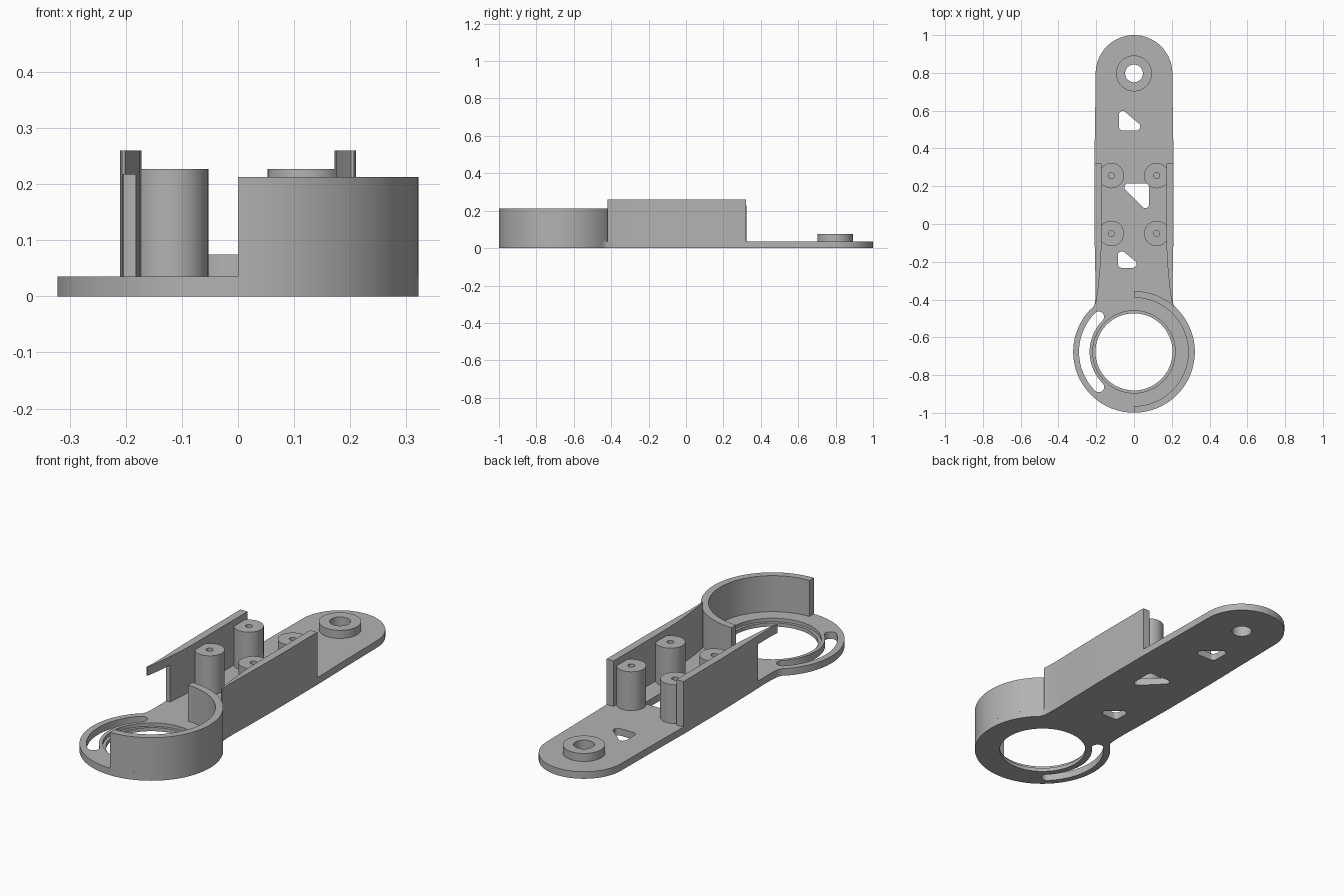
import bpy, bmesh
from math import sin, cos, pi, radians
from mathutils import Vector

cube = bpy.data.objects.get("Cube")
if cube:
    bpy.data.objects.remove(cube)

grey = bpy.data.materials.new("plain grey")
grey.use_nodes = True
grey.diffuse_color = (0.45, 0.45, 0.45, 1)
grey.node_tree.nodes["Principled BSDF"].inputs["Base Color"].default_value = grey.diffuse_color

THICK = 0.035        # base plate thickness
RING_Y = -0.677      # centre of the large ring
RING_R = 0.322
END_Y = 0.797        # centre of the rounded end


def arc(cx, cy, r, a0, a1, n):
    """Points along an arc, angles in degrees."""
    step = radians(a1 - a0) / n
    return [(cx + r * cos(radians(a0) + i * step), cy + r * sin(radians(a0) + i * step))
            for i in range(n + 1)]


def circle(cx, cy, r, n=64):
    return arc(cx, cy, r, 0, 360, n)[:-1]


def rounded(corners, r=0.02, n=6):
    """Polygon with filleted corners."""
    out = []
    for i, c in enumerate(corners):
        p = Vector(c)
        a = (Vector(corners[i - 1]) - p).normalized()
        b = (Vector(corners[(i + 1) % len(corners)]) - p).normalized()
        half = a.angle(b) / 2
        centre = p + (a + b).normalized() * r / sin(half)
        reach = r / sin(half) * cos(half)
        start, end = p + a * reach - centre, p + b * reach - centre
        for k in range(n + 1):
            d = start.lerp(end, k / n).normalized() * r
            out.append(tuple(centre + d))
    return out


def prism(name, pts, z0, z1):
    """Extrude a flat outline from z0 to z1."""
    bm = bmesh.new()
    face = bm.faces.new([bm.verts.new((x, y, z0)) for x, y in pts])
    top = bmesh.ops.extrude_face_region(bm, geom=[face])["geom"]
    bmesh.ops.translate(bm, vec=(0, 0, z1 - z0),
                        verts=[v for v in top if isinstance(v, bmesh.types.BMVert)])
    bmesh.ops.recalc_face_normals(bm, faces=bm.faces)
    mesh = bpy.data.meshes.new(name)
    bm.to_mesh(mesh)
    bm.free()
    mesh.materials.append(grey)
    obj = bpy.data.objects.new(name, mesh)
    bpy.context.collection.objects.link(obj)
    return obj


def cut(obj, *cutters):
    """Subtract prisms given as (outline, z0, z1)."""
    tools = [prism("cutter", *c) for c in cutters]
    for tool in tools:
        tool.hide_render = True
        mod = obj.modifiers.new("cut", 'BOOLEAN')
        mod.operation, mod.solver, mod.object = 'DIFFERENCE', 'EXACT', tool
    graph = bpy.context.evaluated_depsgraph_get()
    mesh = bpy.data.meshes.new_from_object(obj.evaluated_get(graph))
    obj.modifiers.clear()
    obj.data = mesh
    for tool in tools:
        bpy.data.objects.remove(tool)


parts = []

# Base plate: rounded end, slightly bowed sides, flared neck, large ring
side = [(0.206, 0.55), (0.21, 0.32), (0.21, 0.0), (0.206, -0.22),
        (0.203, -0.32), (0.2035, -0.38), (0.207, -0.42), (0.217, -0.442)]
outline = arc(0, END_Y, 0.203, 0, 180, 40)
outline += [(-x, y) for x, y in side]
outline += arc(0, RING_Y, RING_R, 136.4, 403.6, 90)
outline += side[::-1]
plate = prism("base_plate", outline, 0, THICK)

# Curved slot beside the ring opening
slot_r, slot_w = 0.263, 0.028
sx, sy = slot_r * cos(radians(135)), slot_r * sin(radians(135))
slot = arc(0, RING_Y, slot_r + slot_w, 135, 225, 32)
slot += arc(sx, RING_Y - sy, slot_w, 225, 405, 12)[1:-1]
slot += arc(0, RING_Y, slot_r - slot_w, 225, 135, 32)
slot += arc(sx, RING_Y + sy, slot_w, -45, 135, 12)[1:-1]

# Rounded triangular windows along the arm
windows = [
    [(-0.08, 0.495), (0.068, 0.495), (-0.08, 0.622)],
    [(0.08, 0.215), (-0.08, 0.215), (0.08, 0.055)],
    [(-0.085, -0.232), (0.05, -0.232), (-0.085, -0.122)],
]
through = [circle(0, RING_Y, 0.204, 96), circle(0, END_Y, 0.047), slot]
through += [rounded(w) for w in windows]
cut(plate, (circle(0, RING_Y, 0.218, 96), 0.018, 0.1), *[(p, -0.1, 0.1) for p in through])
parts.append(plate)

# Raised boss at the rounded end
boss = prism("end_boss", circle(0, END_Y, 0.095), THICK, 0.075)
cut(boss, (circle(0, END_Y, 0.047), 0, 0.2))
parts.append(boss)

# Half-round guard wall on the left of the ring
guard = arc(0, RING_Y, RING_R, -90, 90, 64) + arc(0, RING_Y, 0.287, 90, -90, 64)
parts.append(prism("ring_guard", guard, THICK, 0.213))

# Side walls, thinning toward the neck
inner = [(0.201, -0.42), (0.19, -0.35), (0.182, -0.27), (0.175, -0.19),
         (0.172, -0.1), (0.172, 0.32)]
for name, s in (("left_wall", 1), ("right_wall", -1)):
    wall = prism(name, [(s * x, y) for x, y in side[1:7] + inner], THICK, 0.26)
    if s < 0:
        # Clearance under the front of the right wall leaves a thin lip
        cut(wall, ([(-0.3, -0.5), (-0.1, -0.5), (-0.1, -0.27), (-0.3, -0.27)], 0, 0.217))
    parts.append(wall)

# Four screw posts with blind holes
for y, row in ((-0.05, "front"), (0.256, "back")):
    for x, lr in ((0.12, "left"), (-0.12, "right")):
        post = prism(f"{row}_{lr}_post", circle(x, y, 0.067, 48), THICK, 0.227)
        cut(post, (circle(x, y, 0.016, 24), 0.08, 0.3))
        parts.append(post)

# Smooth the curved sides, keep edges sharp
bpy.ops.object.select_all(action='DESELECT')
for obj in parts:
    obj.select_set(True)
bpy.context.view_layer.objects.active = plate
bpy.ops.object.shade_smooth_by_angle(angle=radians(30))
